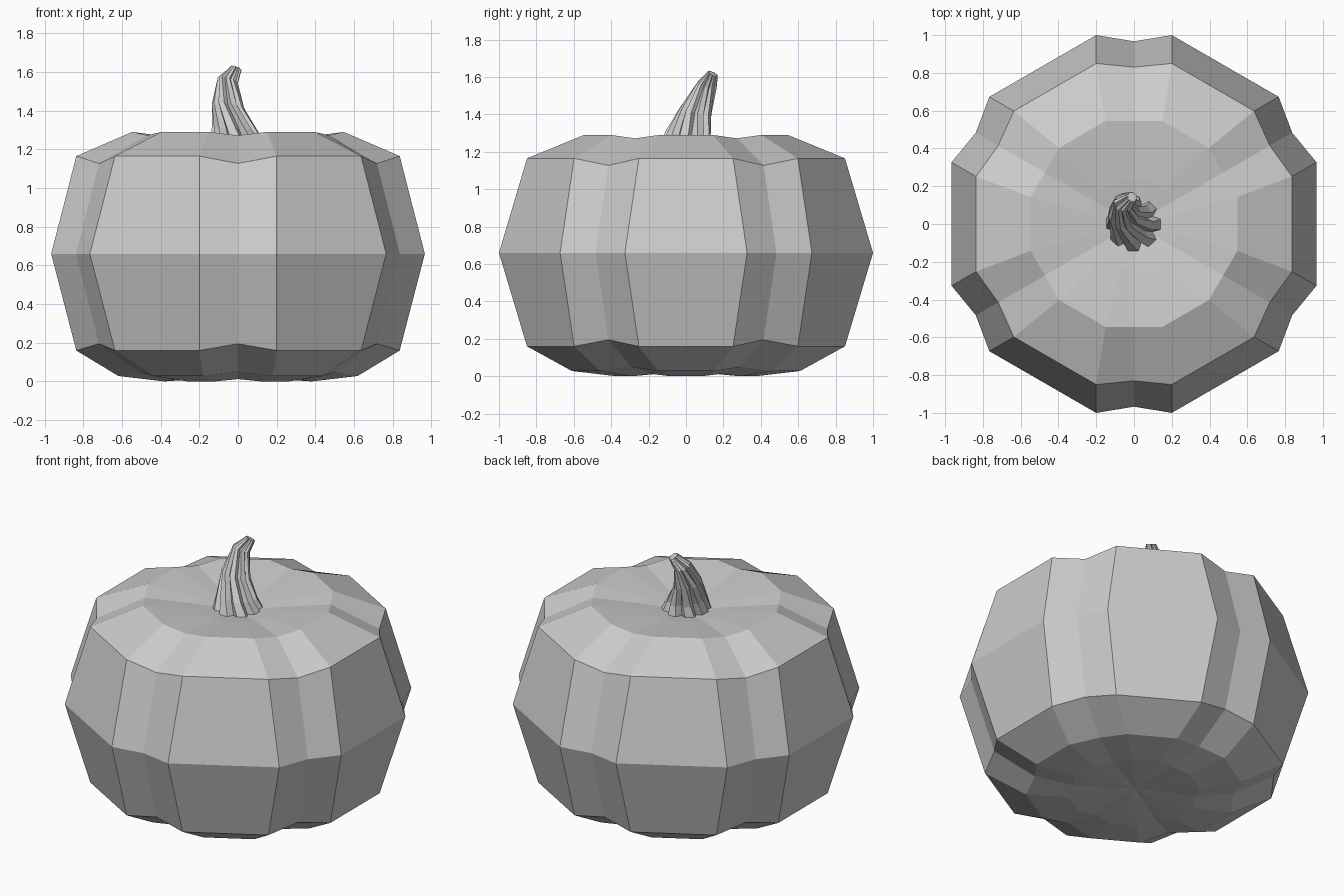
import bpy
import bmesh
from math import cos, sin, radians
from mathutils import Vector, Matrix

cube = bpy.data.objects.get("Cube")
if cube:
    bpy.data.objects.remove(cube, do_unlink=True)

# One plain colour for everything
grey = bpy.data.materials.new("plain grey")
grey.use_nodes = True
colour = (0.6, 0.6, 0.6, 1)
grey.diffuse_color = colour
grey.node_tree.nodes["Principled BSDF"].inputs["Base Color"].default_value = colour


def ribbed_ring(lobes, out, half, z, groove_out, groove_z, turn=0.0):
    """Ring of flat lobes; every groove has one inner point between two lobe edges."""
    points = []
    for i in range(lobes):
        rot = Matrix.Rotation(radians(turn + 360 * i / lobes), 3, 'Z')
        points += [rot @ Vector(p) for p in
                   ((out, -half, z), (groove_out, 0, groove_z), (out, half, z))]
    return points


def loft(name, rings, start_tip=None, end_tip=None):
    """Skin the rings from bottom to top, closing ends with a fan or a flat cap."""
    bm = bmesh.new()
    loops = [[bm.verts.new(p) for p in ring] for ring in rings]
    n = len(loops[0])
    for low, high in zip(loops, loops[1:]):
        for i in range(n):
            j = (i + 1) % n
            bm.faces.new((low[i], low[j], high[j], high[i]))
    for loop, tip in ((loops[0], start_tip), (loops[-1], end_tip)):
        if tip is None:
            bm.faces.new(loop)
        else:
            centre = bm.verts.new(tip)
            for i in range(n):
                bm.faces.new((loop[i], loop[(i + 1) % n], centre))
    bmesh.ops.recalc_face_normals(bm, faces=bm.faces)
    mesh = bpy.data.meshes.new(name)
    bm.to_mesh(mesh)
    bm.free()
    mesh.materials.append(grey)
    obj = bpy.data.objects.new(name, mesh)
    bpy.context.collection.objects.link(obj)
    return obj


# Body: lobe distance, half groove width, height, groove distance, groove height
body_profile = [
    (0.10, 0.035, 0.020, 0.10, 0.025),
    (0.37, 0.12, 0.000, 0.36, 0.012),
    (0.61, 0.18, 0.028, 0.59, 0.050),
    (0.85, 0.20, 0.160, 0.83, 0.195),
    (1.00, 0.20, 0.660, 0.967, 0.660),
    (0.85, 0.20, 1.165, 0.83, 1.127),
    (0.545, 0.15, 1.290, 0.545, 1.272),
    (0.235, 0.07, 1.250, 0.235, 1.243),
]
loft("pumpkin_body", [ribbed_ring(6, *row, turn=30) for row in body_profile],
     start_tip=(0, 0, 0.03), end_tip=(0, 0, 1.21))

# Stem: centre, radius and twist of each fluted section
stem_sections = [
    ((0.0, 0.0, 1.22), 0.152, 0),
    ((-0.015, 0.012, 1.30), 0.122, -10),
    ((-0.05, 0.052, 1.42), 0.088, -25),
    ((-0.053, 0.112, 1.555), 0.055, -45),
    ((-0.01, 0.143, 1.618), 0.03, -55),
]
stem_rings = []
for i, (centre, radius, twist) in enumerate(stem_sections):
    ring = ribbed_ring(8, radius * 0.97, radius * 0.2, 0, radius * 0.72, 0, turn=22.5 + twist)
    # The upper sections lean along the bend
    lean = Matrix.Rotation(radians(-6 * i), 3, 'X') @ Matrix.Rotation(radians(5 * i), 3, 'Y')
    stem_rings.append([Vector(centre) + lean @ p for p in ring])
loft("stem", stem_rings)
